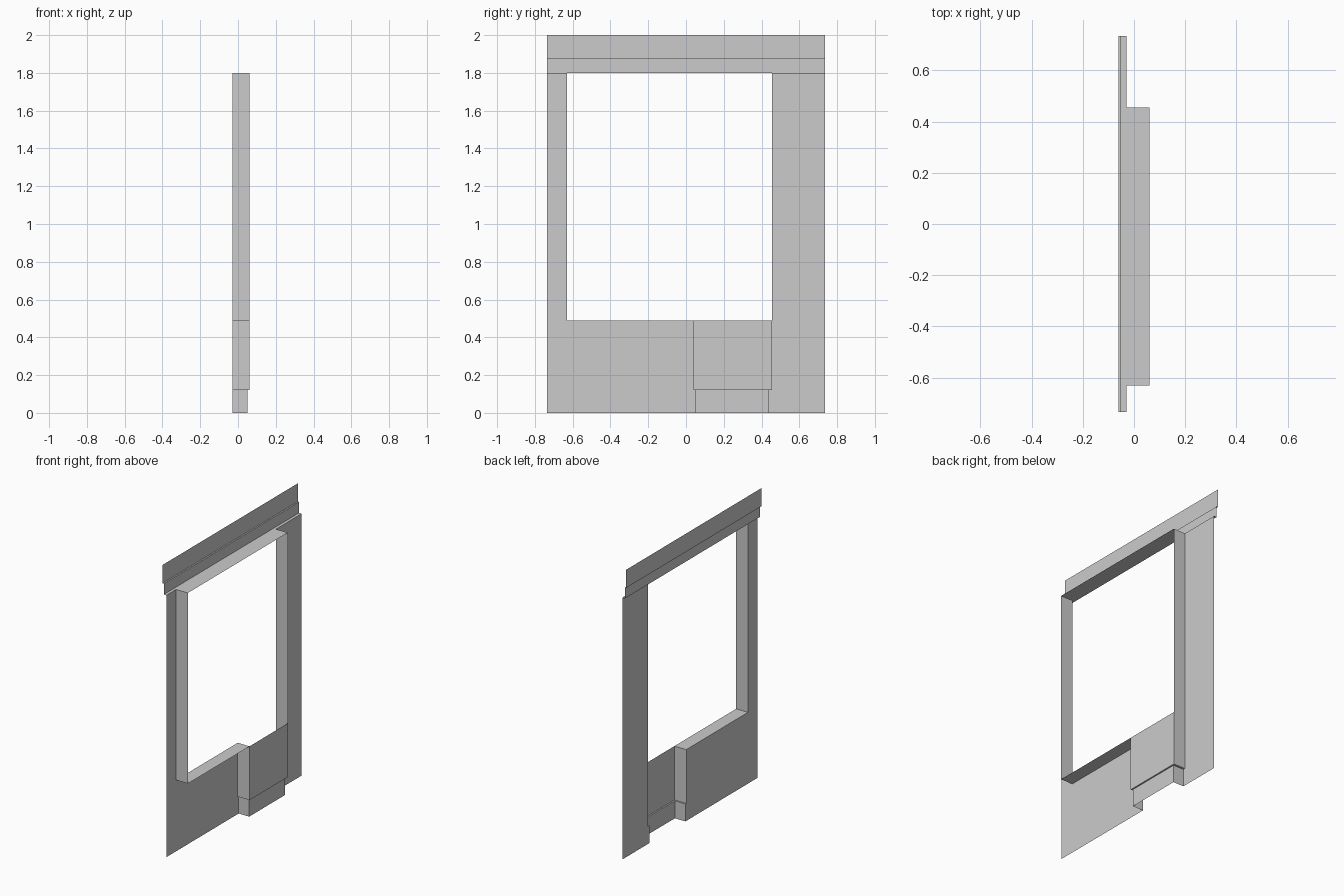
import bpy
from mathutils import Vector

cube = bpy.data.objects.get("Cube")
if cube:
    bpy.data.objects.remove(cube, do_unlink=True)

grey = bpy.data.materials.new("plain grey")
grey.use_nodes = True
colour = (0.6, 0.6, 0.6, 1)
grey.diffuse_color = colour
grey.node_tree.nodes["Principled BSDF"].inputs["Base Color"].default_value = colour

# Key planes
HALF = 0.735                    # half length of the wall
WALL, FACE, FOOT = -0.03, 0.06, 0.05
FRONT, REAR, SILL, HEAD = -0.63, 0.455, 0.49, 1.8
BOX, LEDGE = 0.04, 0.12         # start of the bump-out, top of its plinth
FOOT_A, FOOT_B = 0.05, 0.44     # plinth ends


def build(name, verts, faces):
    mesh = bpy.data.meshes.new(name)
    mesh.from_pydata(verts, [], faces)
    mesh.materials.append(grey)
    obj = bpy.data.objects.new(name, mesh)
    bpy.context.collection.objects.link(obj)
    return obj


def loft(name, a, b):
    """Flat strips between two matching open paths."""
    n = len(a)
    return build(name, list(a) + list(b),
                 [(i, i + 1, n + i + 1, n + i) for i in range(n - 1)])


def sweep(name, path, offset):
    """Pull an open path along a straight line."""
    return loft(name, path, [Vector(p) + Vector(offset) for p in path])


def wall_sheet(name, outline):
    return build(name, [(WALL, y, z) for y, z in outline], [range(len(outline))])


# Wall sheets on both sides of the bump-out
wall_sheet("front_wall", [
    (-HALF, 0), (FOOT_A, 0), (FOOT_A, LEDGE), (BOX, LEDGE),
    (BOX, SILL), (FRONT, SILL), (FRONT, HEAD), (-HALF, HEAD)])
wall_sheet("rear_wall", [
    (FOOT_B, 0), (HALF, 0), (HALF, HEAD), (REAR, HEAD),
    (REAR, LEDGE), (FOOT_B, LEDGE)])

# Opening lining: sill, jambs and head, with the rear jamb running down
lining = [(BOX, SILL), (FRONT, SILL), (FRONT, HEAD), (REAR, HEAD), (REAR, LEDGE)]
sweep("opening_lining", [(WALL, y, z) for y, z in lining], (FACE - WALL, 0, 0))

# Bump-out panel, plinth and the ledge joining them
upper = [(WALL, BOX, LEDGE), (FACE, BOX, LEDGE),
         (FACE, REAR, LEDGE), (WALL, REAR, LEDGE)]
lower = [(WALL, FOOT_A, LEDGE), (FOOT, FOOT_A, LEDGE),
         (FOOT, FOOT_B, LEDGE), (WALL, FOOT_B, LEDGE)]
sweep("bump_out_panel", upper[:3], (0, 0, SILL - LEDGE))
loft("bump_out_ledge", lower, upper)
sweep("bump_out_plinth", lower, (0, 0, -LEDGE))

# Stepped top trim
trim = [(WALL, HEAD), (-0.05, HEAD), (-0.05, 1.875), (-0.06, 1.875), (-0.06, 2)]
sweep("top_trim", [(x, -HALF, z) for x, z in trim], (0, 2 * HALF, 0))
